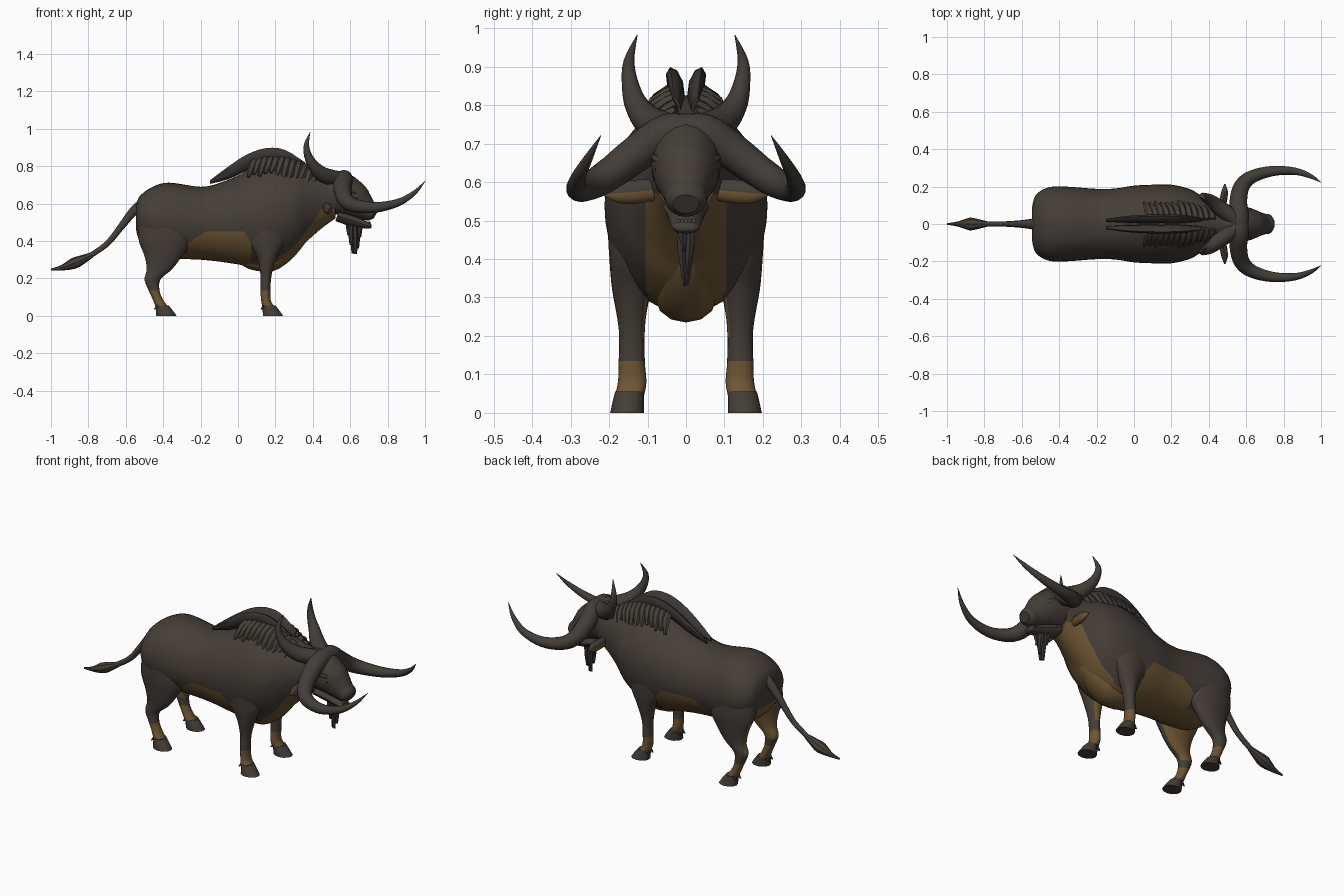
import bpy, bmesh, math, random
from mathutils import Vector

random.seed(4)
if "Cube" in bpy.data.objects:
    bpy.data.objects.remove(bpy.data.objects["Cube"])

X, Y, Z = Vector((1, 0, 0)), Vector((0, 1, 0)), Vector((0, 0, 1))
parts = []


def material(name, rgb):
    m = bpy.data.materials.new(name)
    m.use_nodes = True
    m.diffuse_color = (*rgb, 1)
    m.node_tree.nodes["Principled BSDF"].inputs["Base Color"].default_value = (*rgb, 1)
    return m


HIDE = material("dark hide", (0.060, 0.048, 0.039))
TAN = material("tan hide", (0.155, 0.092, 0.034))
HORN = material("horn", (0.054, 0.046, 0.039))
MANE = material("mane hair", (0.044, 0.037, 0.032))
TEETH = material("teeth", (0.11, 0.095, 0.075))
EYE = material("eye", (0.016, 0.013, 0.011))


def smooth_path(rows, steps):
    """Catmull-Rom through rows of equal length."""
    out = []
    last = len(rows) - 1
    for i in range(last):
        a, b, c, d = (rows[max(0, min(last, i + k))] for k in (-1, 0, 1, 2))
        for s in range(steps):
            t = s / steps
            out.append([0.5 * (2 * q + (r - p) * t + (2 * p - 5 * q + 4 * r - e) * t * t
                               + (3 * q - p - 3 * r + e) * t ** 3)
                        for p, q, r, e in zip(a, b, c, d)])
    return out + [list(rows[-1])]


def add_loft(bm, rows, ref=Y, axes=None, sides=12, steps=3):
    """Rows are x, y, z, two radii and an optional taper of the upper half."""
    rows = smooth_path(rows, steps)
    pts = [Vector(r[:3]) for r in rows]
    rings = []
    for i, r in enumerate(rows):
        if axes:
            u, v = axes
        else:
            t = (pts[min(i + 1, len(pts) - 1)] - pts[max(i - 1, 0)]).normalized()
            u = (ref - t * ref.dot(t)).normalized()
            v = t.cross(u)
        ring = []
        for k in range(sides):
            a = 2 * math.pi * k / sides
            c, s = math.cos(a), math.sin(a)
            if len(r) > 5 and s > 0:
                c = math.copysign(abs(c) ** r[5], c)
            ring.append(bm.verts.new(pts[i] + u * c * max(r[3], 0.001) + v * s * max(r[4], 0.001)))
        rings.append(ring)
    for a, b in zip(rings, rings[1:]):
        for k in range(sides):
            j = (k + 1) % sides
            bm.faces.new((a[k], a[j], b[j], b[k]))
    bm.faces.new(rings[0])
    bm.faces.new(rings[-1])


def finish(name, bm, mats, rule=None, mirror=False, cuts=()):
    bmesh.ops.recalc_face_normals(bm, faces=bm.faces)
    # Clean edges where two colours meet
    for co, no in cuts:
        bmesh.ops.bisect_plane(bm, geom=bm.verts[:] + bm.edges[:] + bm.faces[:],
                               plane_co=co, plane_no=no)
    bm.normal_update()
    if rule:
        for f in bm.faces:
            f.material_index = int(rule(f.calc_center_median(), f.normal))
    me = bpy.data.meshes.new(name)
    bm.to_mesh(me)
    bm.free()
    for m in mats:
        me.materials.append(m)
    ob = bpy.data.objects.new(name, me)
    bpy.context.collection.objects.link(ob)
    if mirror:
        mod = ob.modifiers.new("Mirror", "MIRROR")
        mod.use_axis = (False, True, False)
        mod.use_mirror_merge = False
    parts.append(ob)


def loft(name, rows, mats, rule=None, mirror=False, cuts=(), **kw):
    bm = bmesh.new()
    add_loft(bm, rows, **kw)
    finish(name, bm, mats, rule, mirror, cuts)


# Body and neck: x, underside, back, half width, taper towards the spine
sections = [(-.545, .46, .59, .09, .9), (-.525, .40, .64, .155, .9), (-.46, .34, .688, .195, .9),
            (-.37, .31, .712, .20, .9), (-.2, .30, .69, .188, .9), (-.1, .29, .71, .19, 1),
            (0, .275, .75, .205, 1.15), (.1, .26, .80, .21, 1.3), (.2, .27, .825, .21, 1.4),
            (.3, .33, .81, .186, 1.4), (.37, .40, .785, .145, 1.2), (.45, .47, .76, .105, 1),
            (.52, .52, .75, .085, 1)]


def underside(c, n):
    if c.x > .22:
        return abs(c.y) < .105 and c.z < min(.57, .41 + .9 * (c.x - .27))
    flank = -.27 < c.x < .07 and c.z < min(.452, .39 + .62 * (c.x + .27), .452 + 1.5 * (.03 - c.x))
    return flank or (abs(c.y) < .095 and c.z < .45)


loft("body", [(x, 0, (lo + hi) / 2, w, (hi - lo) / 2, p) for x, lo, hi, w, p in sections],
     [HIDE, TAN], underside, axes=(Y, Z), sides=40, steps=5,
     cuts=[((0, 0, .45), Z), ((0, 0, .57), Z), ((-.27, 0, 0), X), ((.07, 0, 0), X), ((.22, 0, 0), X),
           ((-.27, 0, .39), (-.62, 0, 1)), ((.27, 0, .41), (-.9, 0, 1)), ((.03, 0, .452), (1.5, 0, 1)),
           ((0, .105, 0), Y), ((0, -.105, 0), Y), ((0, .095, 0), Y), ((0, -.095, 0), Y)])

# Brisket keel between the forelegs
loft("brisket", [(.0, 0, .315, .05, .03), (.06, 0, .30, .07, .05), (.15, 0, .295, .078, .06),
                 (.22, 0, .31, .078, .058), (.3, 0, .365, .06, .05), (.36, 0, .42, .03, .03)],
     [TAN], axes=(Y, Z), sides=12, steps=2)


# Legs with pale pasterns, pale inner sides and pale backs to the thighs
def front_colour(c, n):
    return .055 < c.z < .135 or (.2 < c.z < .38 and n.y < -.75)


def hind_colour(c, n):
    return .055 < c.z < .135 or (.18 < c.z < .46 and n.y < -.45) or (.18 < c.z < .38 and n.x < -.74)


bands = [((0, 0, h), Z) for h in (.055, .135, .18, .38)]
loft("front_legs", [(.145, .11, .60, .11, .08), (.147, .13, .48, .115, .072), (.148, .142, .40, .105, .057),
                    (.155, .143, .32, .056, .049), (.15, .141, .22, .030, .034), (.147, .141, .135, .027, .034),
                    (.15, .14, .08, .026, .037), (.165, .147, .045, .034, .038)],
     [HIDE, TAN], front_colour, True, bands, axes=(X, Y), sides=20, steps=4)
loft("hind_legs", [(-.4, .115, .53, .13, .08), (-.392, .13, .41, .14, .066), (-.40, .138, .32, .10, .048),
                   (-.42, .14, .25, .068, .036), (-.457, .14, .195, .043, .032), (-.45, .14, .14, .03, .029),
                   (-.43, .141, .09, .027, .031), (-.405, .145, .045, .034, .036)],
     [HIDE, TAN], hind_colour, True, bands, axes=(X, Y), sides=20, steps=4)

# Hooves with dewclaws
for name, hx in (("front_hooves", .165), ("hind_hooves", -.405)):
    bm = bmesh.new()
    add_loft(bm, [(hx, .147, .056, .034, .037), (hx + .012, .15, .028, .045, .041),
                  (hx + .022, .153, 0, .054, .044)], axes=(X, Y), sides=12, steps=2)
    for y in (.13, .165):
        add_loft(bm, [(hx - .018, y, .06, .012, .011), (hx - .04, y, .035, .005, .005)],
                 axes=(X, Y), sides=6, steps=1)
    finish(name, bm, [HIDE], mirror=True)

# Head, jaw, brows, eyes, nostrils and teeth
loft("head", [(.46, 0, .655, .085, .095), (.54, 0, .655, .092, .115), (.61, 0, .625, .086, .10),
              (.655, 0, .592, .07, .08), (.695, 0, .565, .056, .058), (.722, 0, .552, .052, .046),
              (.738, 0, .543, .034, .028)], [HIDE], sides=20, steps=4)
loft("lower_jaw", [(.53, 0, .535, .06, .03), (.61, 0, .51, .046, .032), (.68, 0, .487, .038, .02),
                   (.705, 0, .481, .033, .015), (.714, 0, .481, .02, .008)], [HIDE], sides=12)
loft("brows", [(.58, .08, .665, .01, .012), (.62, .07, .658, .016, .016), (.655, .045, .643, .01, .01)],
     [HIDE], mirror=True, ref=Z, sides=8)


def blobs(name, spot, size, mat):
    bm = bmesh.new()
    made = bmesh.ops.create_uvsphere(bm, u_segments=10, v_segments=6, radius=1)["verts"]
    bmesh.ops.scale(bm, vec=size, verts=made)
    bmesh.ops.translate(bm, vec=spot, verts=made)
    finish(name, bm, [mat], mirror=True)


blobs("eyes", (.632, .075, .632), (.01, .007, .007), EYE)
blobs("nostrils", (.731, .028, .557), (.006, .009, .006), EYE)
bm = bmesh.new()
for k in range(5):
    tooth = bmesh.ops.create_cube(bm, size=.008)["verts"]
    bmesh.ops.scale(bm, vec=(1, 1, 1.6), verts=tooth)
    bmesh.ops.translate(bm, vec=(.704 - .003 * abs(k - 2), (k - 2) * .0095, .498), verts=tooth)
finish("teeth", bm, [TEETH])

# Ears, dark above and pale below
loft("ears", [(.47, .08, .58, .018, .028), (.48, .14, .574, .02, .031), (.485, .18, .571, .016, .024),
              (.485, .213, .568, .003, .004)], [TAN, HIDE], lambda c, n: n.z > .15, True,
     axes=(X, Z), sides=12)

# Sweeping lower horns and upright rear horns
loft("lower_horns", [(x, y, z, r, r) for x, y, z, r in (
    (.57, -.02, .733, .043), (.565, .05, .728, .049), (.558, .12, .68, .048), (.575, .2, .62, .043),
    (.63, .252, .588, .036), (.74, .283, .58, .028), (.86, .282, .607, .02),
    (.945, .255, .66, .012), (1, .222, .72, .001))], [HORN], mirror=True, ref=Z, sides=14, steps=4)
loft("upper_horns", [(x, y, z, r, r) for x, y, z, r in (
    (.55, .02, .73, .042), (.46, .085, .752, .042), (.41, .126, .795, .032), (.375, .145, .855, .022),
    (.366, .148, .915, .014), (.386, .127, .982, .001))], [HORN], mirror=True, sides=14, steps=4)

# Twin mane crests along the hump
lean = Vector((0, .3, .95))
loft("mane_crests", [(-.15, .02, .715, .01, .008), (-.05, .024, .765, .036, .015), (.05, .026, .82, .046, .019),
                     (.15, .028, .853, .046, .021), (.25, .026, .845, .045, .019), (.36, .024, .80, .02, .008)],
     [MANE], mirror=True, axes=(lean, X.cross(lean)), sides=8)

# Chunky mane locks down each side of the hump
bm = bmesh.new()
for i in range(12):
    x = .09 + .03 * i
    top = .85 - 1.6 * (x - .19) ** 2
    drop = random.uniform(.08, .13)
    reach = .075 + .45 * drop - .12 * max(0, x - .3)
    add_loft(bm, [(x, .025, top, .018, .014), (x - .012, reach * .62, top - .03, .024, .017),
                  (x - .035, reach, top - drop, .008, .006)], ref=X, sides=6, steps=2)
finish("mane_locks", bm, [HIDE], mirror=True)

# Beard of ragged strands
bm = bmesh.new()
for i in range(6):
    x, y = .592 + .011 * i, .010 * (-1) ** i
    low = (.43, .38, .332, .33, .36, .42)[i]
    add_loft(bm, [(x, y, .51, .017, .017), (x + .002, y, (low + .51) / 2, .016, .013),
                  (x + .002, y * .3, low, .009, .004)], axes=(X, Y), sides=6, steps=2)
finish("beard", bm, [MANE])

# Tail with a tuft
loft("tail", [(-.49, 0, .61, .04, .035), (-.56, 0, .557, .026, .026), (-.63, 0, .47, .018, .019),
              (-.70, 0, .385, .014, .016), (-.79, 0, .322, .013, .015)], [HIDE], sides=10)
loft("tail_tuft", [(-.78, 0, .326, .013, .014), (-.84, 0, .297, .028, .026), (-.88, 0, .28, .034, .03),
                   (-.94, 0, .257, .014, .015), (-1, 0, .247, .004, .005)], [HIDE], sides=8, steps=2)

# Smooth shading with sharp creases kept
bpy.ops.object.select_all(action="DESELECT")
for ob in parts:
    ob.select_set(True)
bpy.context.view_layer.objects.active = parts[0]
bpy.ops.object.shade_smooth_by_angle(angle=math.radians(40))
